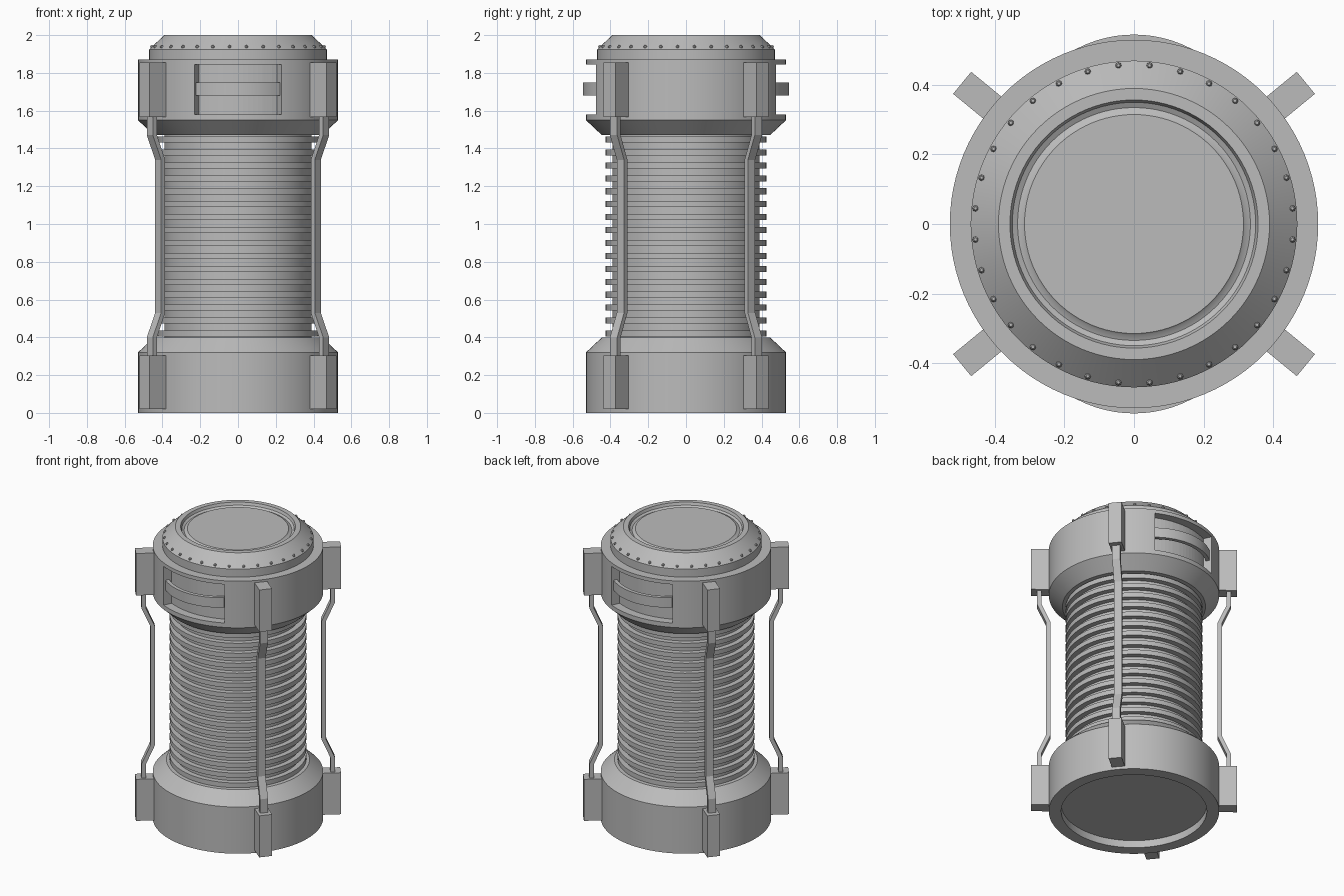
import bpy, bmesh, math
from mathutils import Matrix, Vector

if "Cube" in bpy.data.objects:
    bpy.data.objects.remove(bpy.data.objects["Cube"], do_unlink=True)

GREY = (0.5, 0.5, 0.5, 1)
mat = bpy.data.materials.new("plain_grey")
mat.use_nodes = True
mat.diffuse_color = GREY
mat.node_tree.nodes["Principled BSDF"].inputs["Base Color"].default_value = GREY


def finish(bm, name):
    bmesh.ops.remove_doubles(bm, verts=bm.verts, dist=1e-5)
    bmesh.ops.recalc_face_normals(bm, faces=bm.faces)
    mesh = bpy.data.meshes.new(name)
    bm.to_mesh(mesh)
    bm.free()
    mesh.materials.append(mat)
    ob = bpy.data.objects.new(name, mesh)
    bpy.context.collection.objects.link(ob)
    return ob


def smooth(ob):
    bpy.ops.object.select_all(action='DESELECT')
    ob.select_set(True)
    bpy.context.view_layer.objects.active = ob
    bpy.ops.object.shade_smooth_by_angle(angle=math.radians(30))


def spin_profile(bm, profile, closed=False, steps=96):
    """Revolve (radius, height) points around the z axis."""
    vs = [bm.verts.new((r, 0, z)) for r, z in profile]
    pairs = list(zip(vs, vs[1:])) + ([(vs[-1], vs[0])] if closed else [])
    es = [bm.edges.new(p) for p in pairs]
    bmesh.ops.spin(bm, geom=vs + es, axis=(0, 0, 1), cent=(0, 0, 0),
                   angle=math.tau, steps=steps)


def lathe(name, profile):
    bm = bmesh.new()
    spin_profile(bm, profile)
    ob = finish(bm, name)
    smooth(ob)
    return ob


def prism(name, points, depth, matrix):
    """Extrude a flat outline by depth along local z, then place it."""
    bm = bmesh.new()
    face = bm.faces.new([bm.verts.new((x, y, 0)) for x, y in points])
    ext = bmesh.ops.extrude_face_region(bm, geom=[face])
    new = [v for v in ext["geom"] if isinstance(v, bmesh.types.BMVert)]
    bmesh.ops.translate(bm, verts=new, vec=(0, 0, depth))
    bmesh.ops.transform(bm, matrix=matrix, verts=bm.verts)
    return finish(bm, name)


def radial(angle, width):
    """Local x points outward, local y up, extrusion is centred sideways."""
    return (Matrix.Rotation(angle, 4, 'Z') @ Matrix.Rotation(math.pi / 2, 4, 'X')
            @ Matrix.Translation((0, 0, -width / 2)))


# Turned body parts
lathe("base", [(0, .05), (.453, .05), (.453, 0), (.53, 0), (.53, .32), (.445, .4), (0, .4)])
lathe("core", [(0, .38), (.39, .38), (.39, 1.49), (0, 1.49)])
collar = lathe("collar", [(0, 1.47), (.445, 1.47), (.53, 1.55), (.53, 1.87), (0, 1.87)])
lathe("cap", [(0, 1.85), (.47, 1.85), (.47, 1.925), (.39, 2), (.357, 2), (.35, 1.982),
              (.335, 1.974), (.32, 1.98), (.315, 1.985), (0, 1.985)])

# Stacked cooling ribs
bm = bmesh.new()
for i in range(16):
    z = .42 + i * .0685
    spin_profile(bm, [(.38, z - .016), (.425, z - .016), (.425, z + .016), (.38, z + .016)], True)
smooth(finish(bm, "ribs"))

# Rivets round the cap
bm = bmesh.new()
for i in range(32):
    a = math.tau * (i + .5) / 32
    bmesh.ops.create_uvsphere(bm, u_segments=8, v_segments=6, radius=.009,
                              matrix=Matrix.Translation((.458 * math.cos(a), .458 * math.sin(a), 1.938)))
smooth(finish(bm, "rivets"))

# Front and back grip recesses, each with a bowed handle
HALF = math.asin(.23 / .53)
SPAN = [HALF * (i / 8 - 1) for i in range(17)]
for label, turn in (("front", -math.pi / 2), ("back", math.pi / 2)):
    rot = Matrix.Rotation(turn, 4, 'Z')
    sector = [(.6 * math.cos(a), .6 * math.sin(a)) for a in SPAN]
    sector += [(.473 * math.cos(a), .473 * math.sin(a)) for a in reversed(SPAN)]
    cutter = prism("recess_cutter", sector, .265, Matrix.Translation((0, 0, 1.58)) @ rot)
    cutter.hide_render = True
    mod = collar.modifiers.new("recess", 'BOOLEAN')
    mod.operation, mod.solver, mod.object = 'DIFFERENCE', 'EXACT', cutter
    bpy.context.view_layer.objects.active = collar
    bpy.ops.object.modifier_apply(modifier=mod.name)
    bpy.data.objects.remove(cutter, do_unlink=True)

    bow = []
    for radius, flip in ((.356, 1), (.331, -1)):
        for i in range(17):
            y = flip * .222 * (i / 8 - 1)
            bow.append((.189 + math.sqrt(radius ** 2 - y ** 2), y))
    smooth(prism(label + "_handle", bow, .068, Matrix.Translation((0, 0, 1.68)) @ rot))
smooth(collar)

# Four cranked rods held between upper and lower brackets
PATH = [(.59, .28), (.59, .4), (.533, .53), (.533, 1.34), (.59, 1.47), (.59, 1.6)]
rod = [(r + .014, z) for r, z in PATH] + [(r - .014, z) for r, z in reversed(PATH)]
corner = math.radians(39.4)
for label, a in (("back_left", corner), ("back_right", math.pi - corner),
                 ("front_right", math.pi + corner), ("front_left", -corner)):
    prism(label + "_rod", rod, .05, radial(a, .05))
    for level, z0, z1 in (("lower", .02, .305), ("upper", 1.567, 1.855)):
        box = [(.5, z0), (.64, z0), (.64, z1), (.5, z1)]
        prism(f"{label}_{level}_bracket", box, .082, radial(a, .082))
